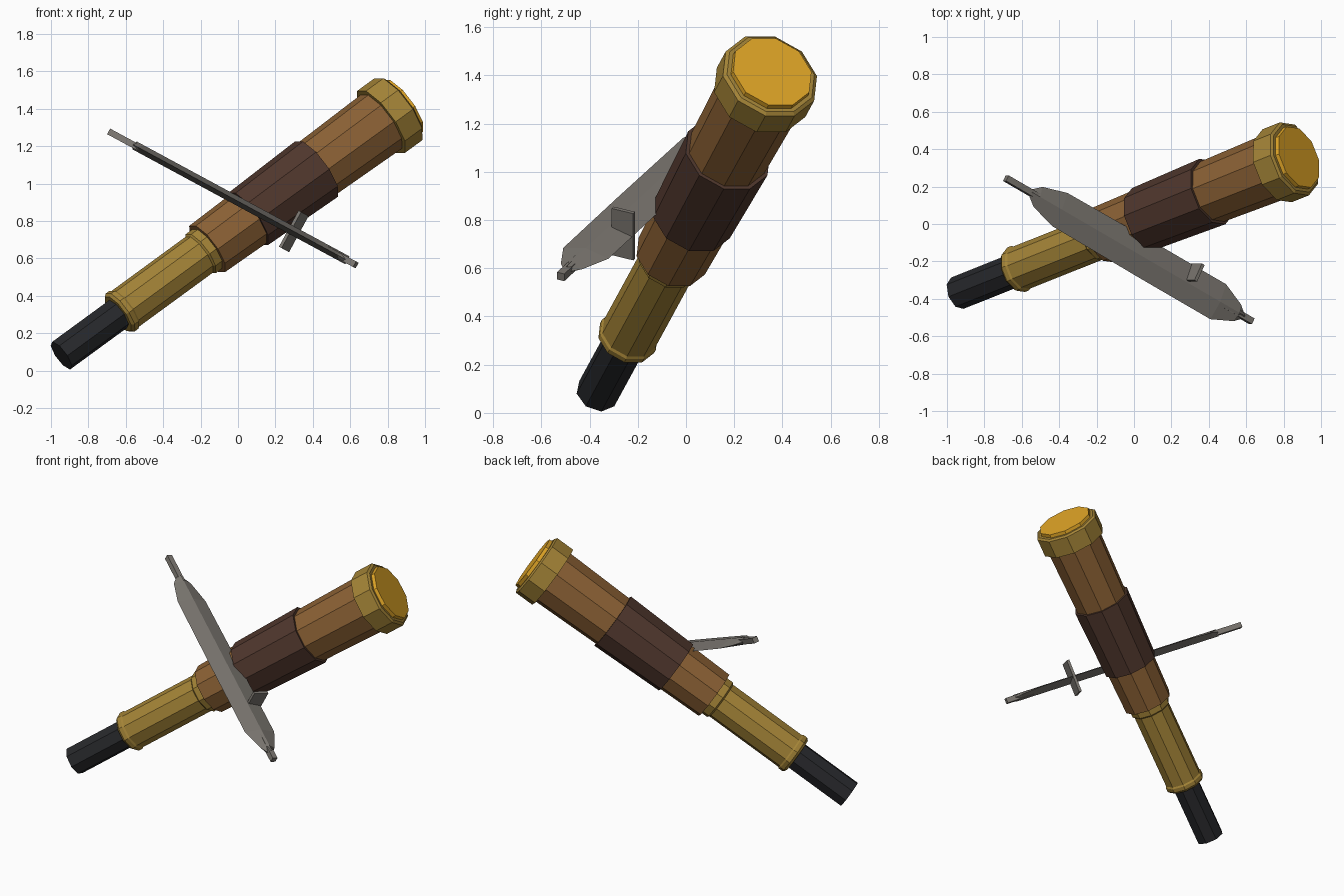
import bpy, bmesh, math
from mathutils import Vector, Matrix

if "Cube" in bpy.data.objects:
    bpy.data.objects.remove(bpy.data.objects["Cube"])

P0, P1 = Vector((-0.945, -0.37, 0.08)), Vector((0.882, 0.358, 1.415))
LENGTH = (P1 - P0).length


def frame(origin, ax, ay, az):
    m = Matrix((ax, ay, az)).transposed().to_4x4()
    m.translation = origin
    return m


def colour(name, rgb):
    m = bpy.data.materials.new(name)
    m.diffuse_color = (*rgb, 1)
    m.use_nodes = True
    m.node_tree.nodes["Principled BSDF"].inputs["Base Color"].default_value = m.diffuse_color
    return m


def finish(name, bm, matrix, mat):
    bmesh.ops.recalc_face_normals(bm, faces=bm.faces)
    me = bpy.data.meshes.new(name)
    bm.to_mesh(me)
    bm.free()
    me.transform(matrix)
    me.materials.append(mat)
    ob = bpy.data.objects.new(name, me)
    bpy.context.collection.objects.link(ob)
    return ob


def loft(name, rings, matrix, mat):
    """Skin a list of equal-sized point rings and cap both ends."""
    bm = bmesh.new()
    loops = [[bm.verts.new(p) for p in ring] for ring in rings]
    n = len(loops[0])
    for a, b in zip(loops, loops[1:]):
        for i in range(n):
            j = (i + 1) % n
            bm.faces.new((a[i], a[j], b[j], b[i]))
    bm.faces.new(loops[0])
    bm.faces.new(loops[-1])
    return finish(name, bm, matrix, mat)


# Telescope frame: z along the tube, x horizontal
axis = (P1 - P0).normalized()
side = Vector((0, 0, 1)).cross(axis).normalized()
tube = frame(P0, side, axis.cross(side), axis)


def lathe(name, profile, mat, sides=10):
    rings = [[(r * math.cos(2 * math.pi * i / sides),
               r * math.sin(2 * math.pi * i / sides), z) for i in range(sides)]
             for z, r in profile]
    return loft(name, rings, tube, mat)


brown = colour("wood", (0.26, 0.12, 0.035))
dark = colour("leather", (0.08, 0.038, 0.026))
brass = colour("brass", (0.37, 0.23, 0.038))
black = colour("black", (0.02, 0.021, 0.024))
amber = colour("amber_glass", (0.75, 0.38, 0.02))
grey = colour("grey", (0.2, 0.185, 0.165))

# Telescope sections, from eyepiece to lens
lathe("eyepiece", [(0, 0.09), (0.42, 0.09)], black, 8)
lathe("draw_tube", [(0.395, 0.115), (0.41, 0.128), (0.435, 0.128), (0.445, 0.121),
                    (0.96, 0.121), (0.97, 0.132), (1.03, 0.132)], brass)
lathe("main_tube", [(1.015, 0.157), (2.24, 0.182)], brown)
lathe("grip", [(1.30, 0.176), (1.775, 0.188)], dark)
lathe("lens_ring", [(2.225, 0.21), (2.345, 0.21), (2.355, 0.195)], brass)
lathe("lens", [(2.33, 0.18), (LENGTH, 0.175)], amber)

# Feather frame: x along the shaft, y across the vane, z through it
A, B = Vector((-0.685, 0.245, 1.275)), Vector((0.63, -0.52, 0.565))
u = (B - A).normalized()
w = (Vector((0, 1, 0)) - u * u.y).normalized()
feather = frame((A + B) / 2, u, w, u.cross(w))


def box(name, centre, size, mat):
    bm = bmesh.new()
    bmesh.ops.create_cube(bm, size=1)
    bmesh.ops.scale(bm, vec=size, verts=bm.verts)
    bmesh.ops.translate(bm, vec=centre, verts=bm.verts)
    return finish(name, bm, feather, mat)


# Shaft, leaf-shaped vane with a thicker midrib, and small cross plate
box("feather_shaft", (0, 0, 0), ((B - A).length, 0.034, 0.034), grey)
outline = [(-0.67, 0.02), (-0.62, 0.06), (-0.47, 0.1), (0.12, 0.105),
           (0.61, 0.105), (0.74, 0.05), (0.78, 0.015)]
loft("feather_vane", [[(a, -b, 0), (a, 0, -0.024), (a, b, 0), (a, 0, 0.024)]
                      for a, b in outline], feather, grey)
box("cross_plate", (0.385, 0.06, 0), (0.018, 0.1, 0.22), grey)
